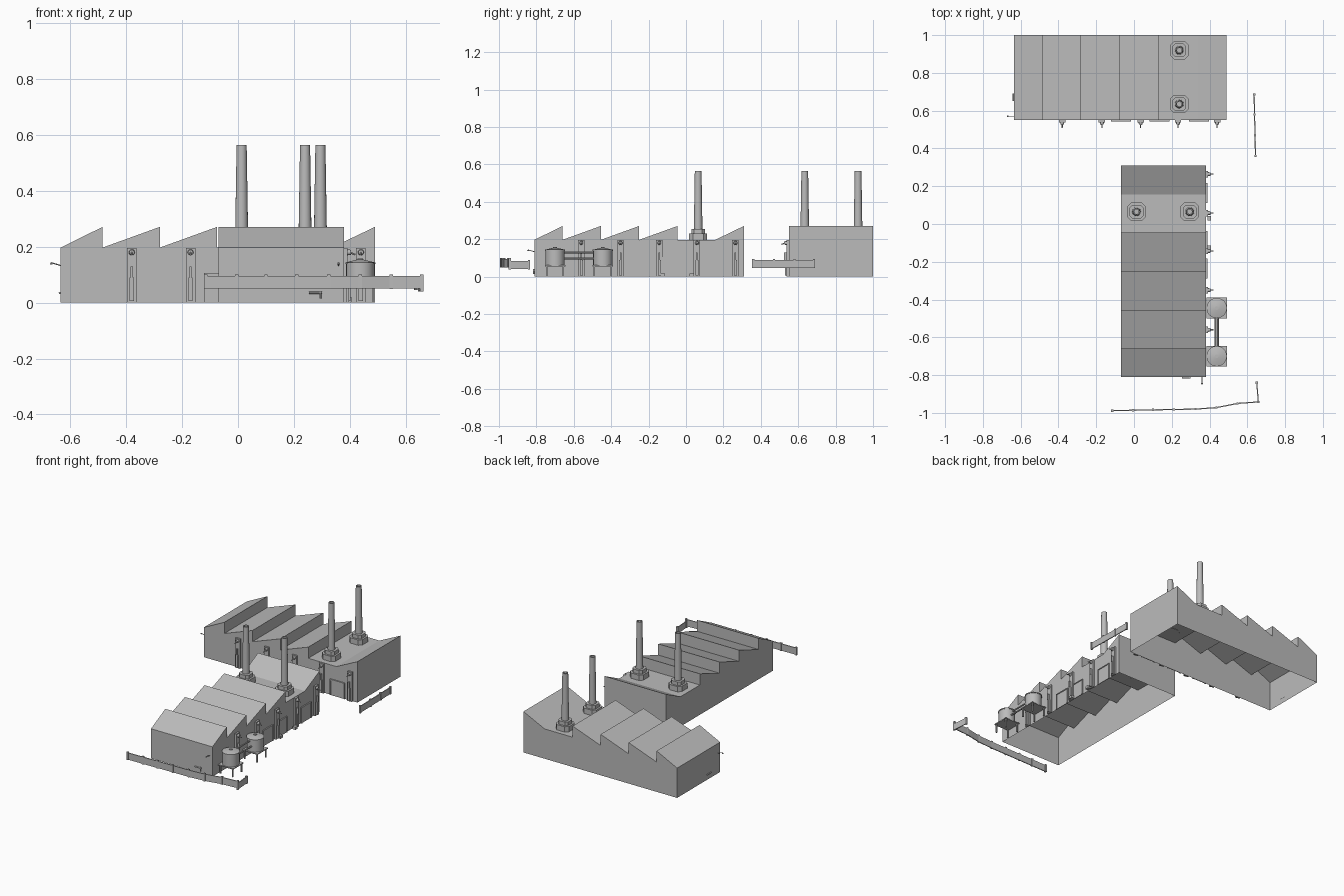
import bpy, bmesh, math
from mathutils import Vector, Matrix

cube = bpy.data.objects.get("Cube")
if cube:
    bpy.data.objects.remove(cube, do_unlink=True)

grey = bpy.data.materials.new("plain grey")
grey.use_nodes = True
TONE = (0.5, 0.5, 0.5, 1)
grey.diffuse_color = TONE
grey.node_tree.nodes["Principled BSDF"].inputs["Base Color"].default_value = TONE


def finish(name, bm, smooth=False):
    bmesh.ops.recalc_face_normals(bm, faces=bm.faces)
    mesh = bpy.data.meshes.new(name)
    bm.to_mesh(mesh)
    bm.free()
    mesh.materials.append(grey)
    obj = bpy.data.objects.new(name, mesh)
    bpy.context.collection.objects.link(obj)
    if smooth:
        bpy.ops.object.select_all(action='DESELECT')
        obj.select_set(True)
        bpy.context.view_layer.objects.active = obj
        bpy.ops.object.shade_smooth_by_angle(angle=math.radians(35))
    return obj


def add_box(bm, lo, hi):
    lo, hi = Vector(lo), Vector(hi)
    bmesh.ops.create_cube(bm, size=1, matrix=Matrix.Translation((lo + hi) / 2)
                          @ Matrix.Diagonal((*(hi - lo), 1)))


def add_rod(bm, a, b, r1, r2=None, sides=8):
    a, b = Vector(a), Vector(b)
    turn = (b - a).to_track_quat('Z', 'Y').to_matrix().to_4x4()
    bmesh.ops.create_cone(bm, cap_ends=True, segments=sides, radius1=r1,
                          radius2=r1 if r2 is None else r2, depth=(b - a).length,
                          matrix=Matrix.Translation((a + b) / 2) @ turn)


# Halls: a sawtooth profile swept sideways, open underneath
EAVE, RIDGE = 0.197, 0.271
LENGTHS = (0.15, 0.205, 0.205, 0.205)


def hall(name, start, flat, end, place):
    pts, s = [(start, 0), (start, EAVE)], start
    for step in LENGTHS:
        s += step
        pts += [(s, RIDGE), (s, EAVE)]
    pts += [(flat, EAVE), (end, RIDGE), (end, 0)]
    bm = bmesh.new()
    near = [bm.verts.new(place(s, 0, z)) for s, z in pts]
    far = [bm.verts.new(place(s, 0.45, z)) for s, z in pts]
    bm.faces.new(near)
    bm.faces.new(far)
    for i in range(len(pts) - 1):
        bm.faces.new((near[i], near[i + 1], far[i + 1], far[i]))
    finish(name, bm)


# Each placer maps (along the wall, depth into the hall, height) to the world
def back_wall(s, d, z):
    return Vector((s, 0.55 + d, z))


def side_wall(s, d, z):
    return Vector((0.38 - d, s, z))


hall("back_hall", -0.635, 0.335, 0.49, back_wall)
hall("front_hall", -0.81, 0.157, 0.31, side_wall)


# Wall fittings: piers with lamps and downpipes, and wide doors
def wall_box(bm, place, s, half, out, z0, z1):
    a, b = place(s - half, 0, z0), place(s + half, -out, z1)
    add_box(bm, [min(p) for p in zip(a, b)], [max(p) for p in zip(a, b)])


def pier(label, place, s):
    bm = bmesh.new()
    wall_box(bm, place, s, 0.017, 0.012, 0, 0.195)
    wall_box(bm, place, s, 0.008, 0.022, 0.005, 0.09)
    wall_box(bm, place, s, 0.004, 0.025, 0.09, 0.13)
    finish(label + "_pier", bm)
    bm = bmesh.new()
    add_rod(bm, place(s, -0.01, 0.18), place(s, -0.024, 0.18), 0.011, 0.009, 12)
    add_rod(bm, place(s, -0.02, 0.18), place(s, -0.04, 0.172), 0.003)
    finish(label + "_pier_lamp", bm, True)


def door(label, place, s):
    bm = bmesh.new()
    wall_box(bm, place, s, 0.053, 0.004, 0, 0.106)
    for side in (-1, 1):
        wall_box(bm, place, s + side * 0.050, 0.003, 0.008, 0, 0.106)
    wall_box(bm, place, s, 0.053, 0.008, 0.1, 0.106)
    finish(label + "_door", bm)


for s in (-0.38, -0.17, 0.035, 0.233, 0.44):
    pier("back_hall", back_wall, s)
for s in (-0.56, -0.35, -0.143, 0.058, 0.264):
    pier("front_hall", side_wall, s)
for s in (-0.068, 0.135, 0.345):
    door("back_hall", back_wall, s)
for s in (0.165, -0.09, -0.235):
    door("front_hall", side_wall, s)


# Chimneys on two-tier chamfered plinths
def chamfered_block(bm, x, y, half, z0, z1):
    c = half * 0.6
    outline = [(half, -c), (half, c), (c, half), (-c, half),
               (-half, c), (-half, -c), (-c, -half), (c, -half)]
    base = bm.faces.new([bm.verts.new((x + u, y + v, z0)) for u, v in outline])
    top = bmesh.ops.extrude_face_region(bm, geom=[base])["geom"]
    bmesh.ops.translate(bm, vec=(0, 0, z1 - z0),
                        verts=[v for v in top if isinstance(v, bmesh.types.BMVert)])


def chimney(x, y):
    bm = bmesh.new()
    chamfered_block(bm, x, y, 0.048, EAVE - 0.002, 0.232)
    chamfered_block(bm, x, y, 0.036, 0.232, 0.256)
    finish("chimney_plinth", bm)
    # tapered stack with a hollow mouth
    profile = [(0.023, 0.256), (0.018, 0.565), (0.012, 0.565), (0.012, 0.53), (0, 0.53)]
    bm = bmesh.new()
    verts = [bm.verts.new((x + r, y, z)) for r, z in profile]
    edges = [bm.edges.new(pair) for pair in zip(verts, verts[1:])]
    bmesh.ops.spin(bm, geom=verts + edges, cent=(x, y, 0), axis=(0, 0, 1),
                   angle=math.tau, steps=16)
    bmesh.ops.remove_doubles(bm, verts=bm.verts, dist=0.0005)
    finish("chimney_stack", bm, True)


for spot in ((0.24, 0.92), (0.24, 0.635), (0.013, 0.065), (0.295, 0.065)):
    chimney(*spot)

# Storage tanks on legged platforms
TANK_X, TANK_Y = 0.438, (-0.445, -0.70)
for y in TANK_Y:
    bm = bmesh.new()
    add_box(bm, (TANK_X - 0.055, y - 0.055, 0.055), (TANK_X + 0.055, y + 0.055, 0.061))
    for u in (-0.045, 0.045):
        for v in (-0.045, 0.045):
            add_box(bm, (TANK_X + u - 0.004, y + v - 0.004, 0),
                    (TANK_X + u + 0.004, y + v + 0.004, 0.055))
    finish("tank_stand", bm)
    bm = bmesh.new()
    add_rod(bm, (TANK_X, y, 0.061), (TANK_X, y, 0.138), 0.051, sides=24)
    add_rod(bm, (TANK_X, y, 0.138), (TANK_X, y, 0.144), 0.054, sides=24)
    add_rod(bm, (TANK_X, y, 0.144), (TANK_X, y, 0.154), 0.052, 0.012, 24)
    add_rod(bm, (TANK_X, y, 0.152), (TANK_X, y, 0.158), 0.01)
    finish("storage_tank", bm, True)
bm = bmesh.new()
for dx, z in ((-0.006, 0.13), (0.006, 0.097)):
    add_rod(bm, (TANK_X + dx, TANK_Y[0], z), (TANK_X + dx, TANK_Y[1], z), 0.005)
finish("tank_pipes", bm, True)


# Boundary walls: thin raised panels with a post at each joint
def boundary(name, path, z0, z1):
    bm = bmesh.new()
    for a, b in zip(path, path[1:]):
        a, b = Vector((*a, 0)), Vector((*b, 0))
        run = b - a
        mid = (a + b) / 2 + Vector((0, 0, (z0 + z1) / 2))
        bmesh.ops.create_cube(bm, size=1, matrix=Matrix.Translation(mid)
                              @ Matrix.Rotation(math.atan2(run.y, run.x), 4, 'Z')
                              @ Matrix.Diagonal((run.length, 0.006, z1 - z0, 1)))
    for x, y in path:
        add_box(bm, (x - 0.006, y - 0.006, z0 - 0.002), (x + 0.006, y + 0.006, z1 + 0.005))
    finish(name, bm)


boundary("front_boundary_wall",
         [(-0.115, -0.988), (-0.005, -0.986), (0.10, -0.984), (0.21, -0.982),
          (0.325, -0.98), (0.437, -0.972), (0.548, -0.95), (0.658, -0.942)], 0.05, 0.095)
boundary("corner_boundary_wall", [(0.658, -0.942), (0.65, -0.84)], 0.041, 0.083)
boundary("side_boundary_wall", [(0.643, 0.36), (0.641, 0.47), (0.638, 0.58), (0.636, 0.685)],
         0.047, 0.09)

# Small end-wall lamps and low pipework
for a, b in (((0.36, -0.81, 0.133), (0.36, -0.845, 0.143)),
             ((-0.635, 0.57, 0.133), (-0.668, 0.57, 0.143))):
    bm = bmesh.new()
    add_rod(bm, a, b, 0.002)
    add_rod(bm, b, Vector(b) - Vector((0, 0, 0.006)), 0.003, 0.005)
    finish("end_wall_lamp", bm, True)
bm = bmesh.new()
add_rod(bm, (0.255, -0.814, 0.035), (0.3, -0.814, 0.035), 0.004)
add_rod(bm, (0.295, -0.814, 0.015), (0.295, -0.814, 0.04), 0.004)
add_rod(bm, (-0.638, 0.65, 0.035), (-0.638, 0.69, 0.035), 0.004)
finish("end_wall_pipes", bm, True)
bm = bmesh.new()
for y in (-0.125, 0.03):
    add_box(bm, (0.388, y - 0.012, 0), (0.408, y + 0.012, 0.018))
finish("yard_crates", bm)
